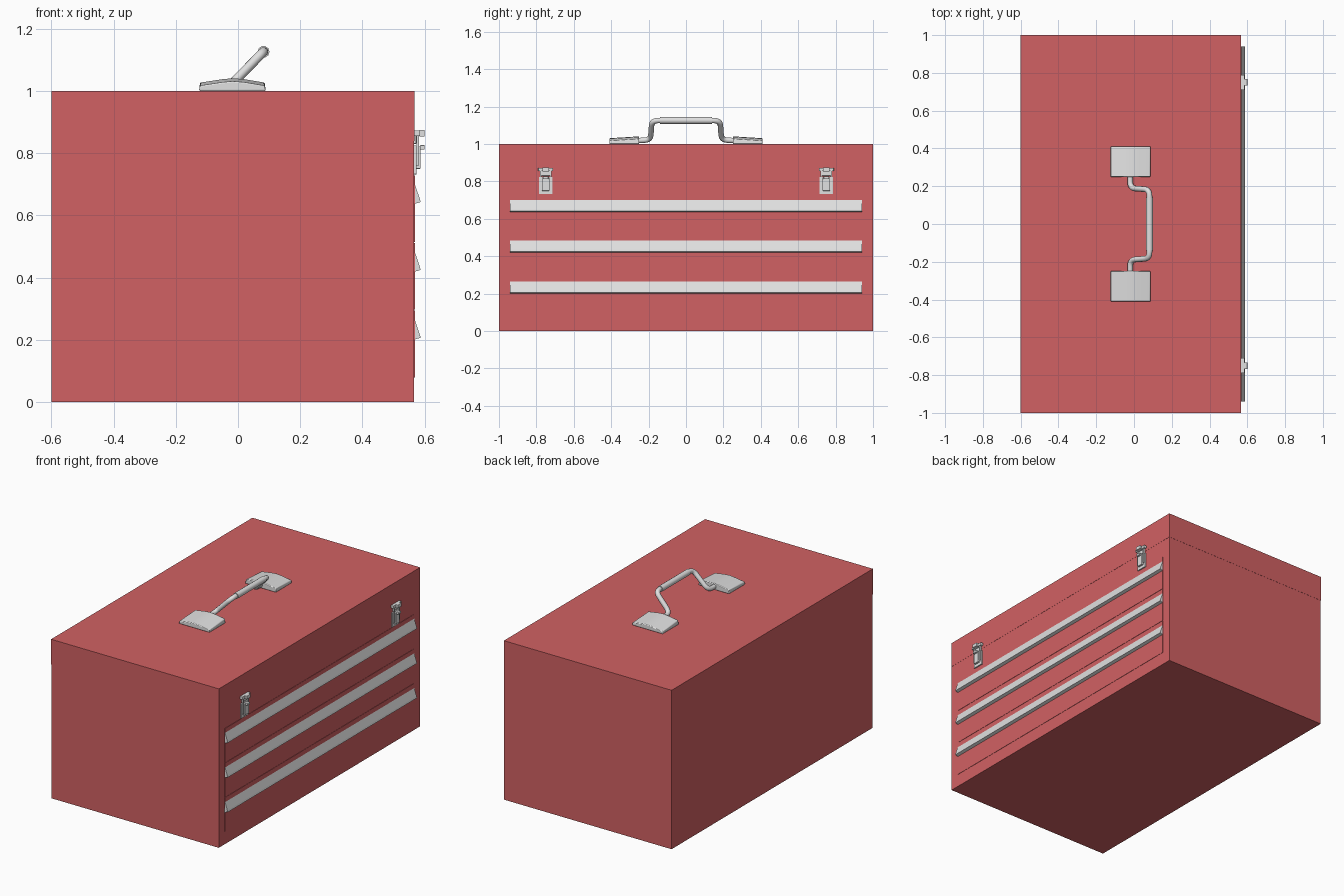
import bpy, bmesh, math
from mathutils import Vector

cube = bpy.data.objects.get("Cube")
if cube:
    bpy.data.objects.remove(cube, do_unlink=True)


def material(name, colour):
    m = bpy.data.materials.new(name)
    m.use_nodes = True
    m.diffuse_color = colour
    node = next(n for n in m.node_tree.nodes if n.type == 'BSDF_PRINCIPLED')
    node.inputs["Base Color"].default_value = colour
    return m


RED = material("red paint", (0.64, 0.12, 0.125, 1))
STEEL = material("light steel", (0.75, 0.75, 0.75, 1))
FACE = 0.567          # x of the drawer side


def finish(name, bm, mat):
    bmesh.ops.recalc_face_normals(bm, faces=bm.faces)
    mesh = bpy.data.meshes.new(name)
    bm.to_mesh(mesh)
    bm.free()
    mesh.materials.append(mat)
    ob = bpy.data.objects.new(name, mesh)
    bpy.context.collection.objects.link(ob)
    return ob


def box(name, x, y, z, mat, bevel=0):
    bm = bmesh.new()
    bmesh.ops.create_cube(bm, size=1)
    for v in bm.verts:
        v.co = Vector([(a + b) / 2 + c * (b - a) for (a, b), c in zip((x, y, z), v.co)])
    ob = finish(name, bm, mat)
    if bevel:
        mod = ob.modifiers.new("soft edges", 'BEVEL')
        mod.width, mod.segments = bevel, 2
    return ob


def extrude_y(name, profile, y0, y1, mat):
    """Extrude an x/z outline along y."""
    bm = bmesh.new()
    face = bm.faces.new([bm.verts.new((x, y0, z)) for x, z in profile])
    new = bmesh.ops.extrude_face_region(bm, geom=[face])["geom"]
    bmesh.ops.translate(bm, vec=(0, y1 - y0, 0),
                        verts=[v for v in new if isinstance(v, bmesh.types.BMVert)])
    return finish(name, bm, mat)


def smooth(ob):
    bpy.ops.object.select_all(action='DESELECT')
    ob.select_set(True)
    bpy.context.view_layer.objects.active = ob
    bpy.ops.object.shade_smooth_by_angle(angle=math.radians(40))


def tube(name, points, radius, corner, mat):
    """Round bar with filleted corners, swept along a path."""
    pts = [Vector(p) for p in points]
    path = [pts[0]]
    for a, b, c in zip(pts, pts[1:], pts[2:]):
        p = b + (a - b).normalized() * corner
        q = b + (c - b).normalized() * corner
        for i in range(6):
            t = i / 5
            path.append(p * (1 - t) ** 2 + b * 2 * t * (1 - t) + q * t * t)
    path.append(pts[-1])
    curve = bpy.data.curves.new(name, 'CURVE')
    curve.dimensions = '3D'
    curve.bevel_depth, curve.bevel_resolution = radius, 3
    curve.use_fill_caps = True
    spline = curve.splines.new('POLY')
    spline.points.add(len(path) - 1)
    for sp, p in zip(spline.points, path):
        sp.co = (*p, 1)
    temp = bpy.data.objects.new(name, curve)
    bpy.context.collection.objects.link(temp)
    bpy.context.view_layer.update()
    mesh = bpy.data.meshes.new_from_object(
        temp.evaluated_get(bpy.context.evaluated_depsgraph_get()))
    bpy.data.objects.remove(temp, do_unlink=True)
    mesh.name = name
    mesh.materials.clear()
    mesh.materials.append(mat)
    ob = bpy.data.objects.new(name, mesh)
    bpy.context.collection.objects.link(ob)
    smooth(ob)
    return ob


# Chest and lid, with a hairline step at the seam
box("chest_body", (-0.599, FACE - 0.001), (-0.999, 0.999), (0, 0.84), RED)
box("lid", (-0.6, FACE), (-1, 1), (0.84, 1), RED)

# Three drawer fronts, each with a wedge-shaped pull rail
for i, name in enumerate(("bottom", "middle", "top")):
    z = 0.08 + 0.217 * i
    box(name + "_drawer_front", (FACE - 0.01, FACE + 0.001), (-0.94, 0.94),
        (z, z + 0.214), RED)
    r = 0.2 + 0.218 * i
    extrude_y(name + "_drawer_pull",
              [(FACE - 0.004, r), (FACE + 0.02, r + 0.007),
               (FACE + 0.017, r + 0.018), (FACE, r + 0.068), (FACE - 0.004, r + 0.068)],
              -0.94, 0.94, STEEL)

# Draw latches
for side, y in (("left", 0.75), ("right", -0.75)):
    def part(name, x0, x1, half, z0, z1, bevel=0.002):
        box(f"{side}_latch_{name}", (FACE + x0, FACE + x1), (y - half, y + half),
            (z0, z1), STEEL, bevel)
    part("base", -0.002, 0.007, 0.036, 0.732, 0.825)
    part("catch_plate", -0.002, 0.006, 0.026, 0.83, 0.87)
    part("catch_bar", 0, 0.018, 0.04, 0.855, 0.873)
    part("catch_lip", 0.016, 0.033, 0.018, 0.853, 0.875)
    part("lever", 0.005, 0.02, 0.02, 0.75, 0.822)
    part("lever_tab", 0.018, 0.033, 0.014, 0.812, 0.826)
    for n, s in (("a", -1), ("b", 1)):
        box(f"{side}_latch_wire_{n}", (FACE + 0.007, FACE + 0.014),
            tuple(sorted((y + s * 0.022, y + s * 0.03))), (0.76, 0.86), STEEL)

# Handle mounts: crowned across, sloping down to the outer end
crown = [(-0.125, 1), (-0.122, 1.027), (-0.05, 1.038), (-0.018, 1.041),
         (0.02, 1.038), (0.086, 1.027), (0.089, 1)]
for side, s in (("left", 1), ("right", -1)):
    mount = extrude_y(side + "_handle_mount", crown, s * 0.25, s * 0.41, STEEL)
    for v in mount.data.vertices:
        if abs(v.co.y) > 0.4 and v.co.z > 1.01:
            v.co.z -= 0.01
    mod = mount.modifiers.new("soft edges", 'BEVEL')
    mod.width, mod.segments = 0.004, 2
    smooth(mount)

# Folding handle, leaning toward the drawer side
half = [(-0.02, 0.27, 1.018), (-0.02, 0.19, 1.022), (0.082, 0.182, 1.126)]
tube("carry_handle", half + [(x, -y, z) for x, y, z in reversed(half)],
     0.015, 0.035, STEEL)
tube("handle_grip", [(0.082, 0.14, 1.126), (0.082, 0, 1.126), (0.082, -0.14, 1.126)],
     0.019, 0.02, STEEL)
